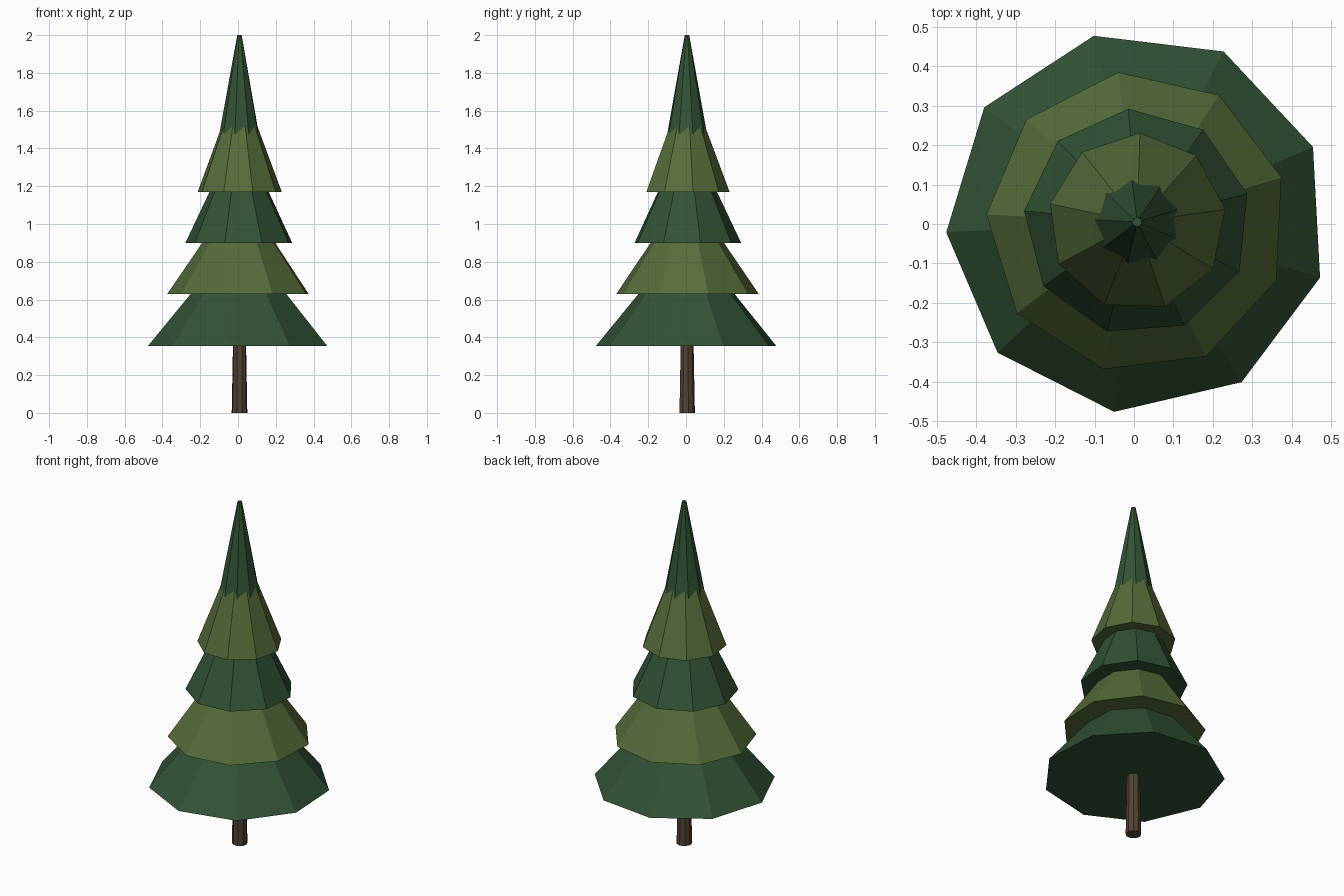
import bpy, math

if "Cube" in bpy.data.objects:
    bpy.data.objects.remove(bpy.data.objects["Cube"])

CX, CY = 0.008, 0.005   # trunk axis
SIDES = 9

def material(name, rgb):
    m = bpy.data.materials.new(name)
    m.diffuse_color = (*rgb, 1)
    m.use_nodes = True
    m.node_tree.nodes["Principled BSDF"].inputs["Base Color"].default_value = m.diffuse_color
    return m

dark = material("dark green", (0.032, 0.085, 0.036))
light = material("light green", (0.092, 0.150, 0.042))
brown = material("bark brown", (0.085, 0.054, 0.034))

def frustum(name, z0, r0, z1, r1, angle, mat):
    """Closed nine-sided tapered prism; angle is the direction of one corner."""
    verts = [(CX + r * math.cos(math.radians(angle) + 2 * math.pi * i / SIDES),
              CY + r * math.sin(math.radians(angle) + 2 * math.pi * i / SIDES), z)
             for z, r in ((z0, r0), (z1, r1)) for i in range(SIDES)]
    faces = [(i, (i + 1) % SIDES, (i + 1) % SIDES + SIDES, i + SIDES) for i in range(SIDES)]
    faces += [tuple(reversed(range(SIDES))), tuple(range(SIDES, 2 * SIDES))]
    me = bpy.data.meshes.new(name)
    me.from_pydata(verts, [], faces)
    me.materials.append(mat)
    ob = bpy.data.objects.new(name, me)
    bpy.context.collection.objects.link(ob)

# Trunk
frustum("trunk", 0, 0.042, 0.37, 0.035, 10, brown)

# Foliage tiers, bottom to top; each top is tucked into the tier above
frustum("tier_1", 0.355, 0.485, 0.65, 0.242, 23.1, dark)
frustum("tier_2", 0.63, 0.383, 0.92, 0.184, 17.2, light)
frustum("tier_3", 0.90, 0.288, 1.19, 0.150, 14.4, dark)
frustum("tier_4", 1.17, 0.226, 1.53, 0.091, 8.2, light)
frustum("tip", 1.46, 0.110, 2.0, 0.012, 17, dark)
